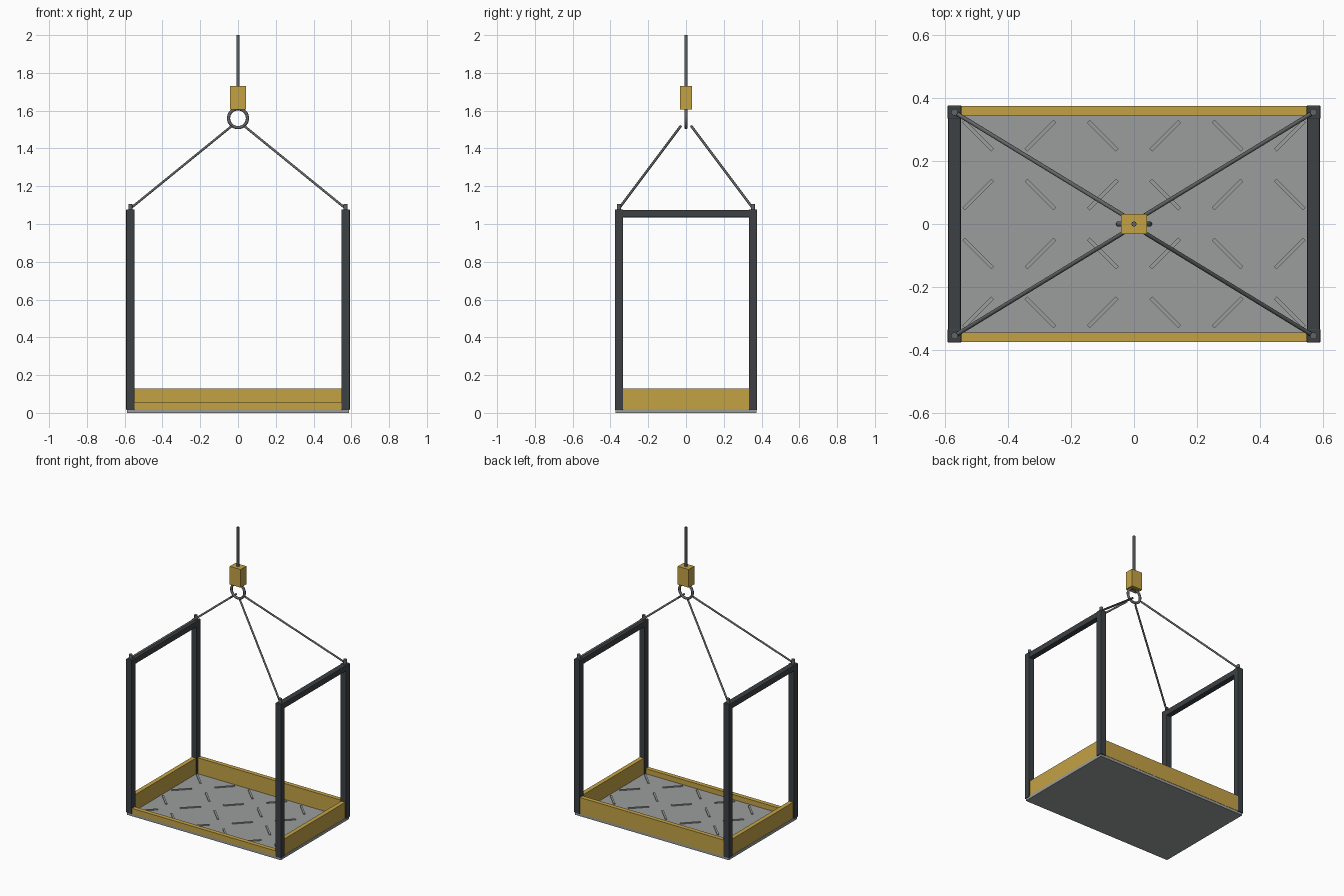
import bpy
from math import radians, pi
from mathutils import Vector

if "Cube" in bpy.data.objects:
    bpy.data.objects.remove(bpy.data.objects["Cube"])


def material(name, rgb):
    m = bpy.data.materials.new(name)
    m.diffuse_color = (*rgb, 1)
    m.use_nodes = True
    m.node_tree.nodes["Principled BSDF"].inputs["Base Color"].default_value = m.diffuse_color
    return m


GOLD = material("safety_yellow", (0.55, 0.36, 0.06))
DARK = material("dark_steel", (0.045, 0.052, 0.057))
PLATE = material("floor_steel", (0.33, 0.34, 0.34))
CABLE = material("cable_steel", (0.12, 0.125, 0.13))


def finish(name, mat, smooth=False):
    ob = bpy.context.object
    ob.name = name
    ob.data.materials.append(mat)
    if smooth:
        bpy.ops.object.shade_smooth_by_angle(angle=radians(50))
    return ob


def box(name, lo, hi, mat, bevel=0.0, turn=0.0):
    lo, hi = Vector(lo), Vector(hi)
    bpy.ops.mesh.primitive_cube_add(size=1, location=(lo + hi) / 2)
    ob = finish(name, mat)
    ob.scale = hi - lo
    bpy.ops.object.transform_apply(location=False, rotation=False, scale=True)
    ob.rotation_euler.z = turn
    if bevel:
        mod = ob.modifiers.new("bevel", 'BEVEL')
        mod.width = bevel
        mod.segments = 2
    return ob


def rod(name, a, b, r, mat, sides=8):
    a, b = Vector(a), Vector(b)
    d = b - a
    bpy.ops.mesh.primitive_cylinder_add(vertices=sides, radius=r, depth=d.length, location=(a + b) / 2,
                                        rotation=d.to_track_quat('Z', 'Y').to_euler())
    return finish(name, mat, True)


PX, PY, H = 0.57, 0.355, 0.022   # post centre and half width

# Floor plate with raised tread bars in alternating directions
box("floor_plate", (-0.587, -0.372, 0), (0.587, 0.372, 0.02), PLATE)
for j in range(4):
    for i in range(6):
        x, y = (i - 2.5) * 0.198, (1.5 - j) * 0.187
        turn = -pi / 4 if (i + j) % 2 == 0 else pi / 4
        box("tread_bar", (x - 0.065, y - 0.006, 0.018), (x + 0.065, y + 0.006, 0.025), PLATE, turn=turn)

# Kick boards: low lip at the front, tall on the other sides
box("front_lip", (-0.55, -0.374, 0.018), (0.55, -0.344, 0.055), GOLD)
box("back_kick_board", (-0.55, 0.344, 0.018), (0.55, 0.374, 0.13), GOLD)

for s in (-1, 1):
    box("side_kick_board", (s * PX - 0.015, -0.335, 0.018), (s * PX + 0.015, 0.335, 0.13), GOLD)
    # End frame
    box("top_beam", (s * PX - 0.02, -0.345, 1.035), (s * PX + 0.02, 0.345, 1.075), DARK, 0.004)
    for t in (-1, 1):
        x, y = s * PX, t * PY
        box("corner_post", (x - H, y - H, 0.015), (x + H, y + H, 1.077), DARK, 0.004)
        rod("sling_pin", (x, y, 1.07), (x, y, 1.106), 0.011, CABLE, 12)
        # Sling cable up to the ring
        rod("sling_cable", (x, y, 1.082), (s * 0.034, t * 0.028, 1.518), 0.0065, CABLE)

# Lifting ring, hook block and hoist rope
bpy.ops.mesh.primitive_torus_add(major_radius=0.05, minor_radius=0.0085, major_segments=32, minor_segments=10,
                                 location=(0, 0, 1.56), rotation=(pi / 2, 0, 0))
finish("lifting_ring", CABLE, True)
box("hook_block", (-0.042, -0.031, 1.605), (0.042, 0.031, 1.73), GOLD)
rod("hoist_rope", (0, 0, 1.72), (0, 0, 2.0), 0.0085, CABLE)
